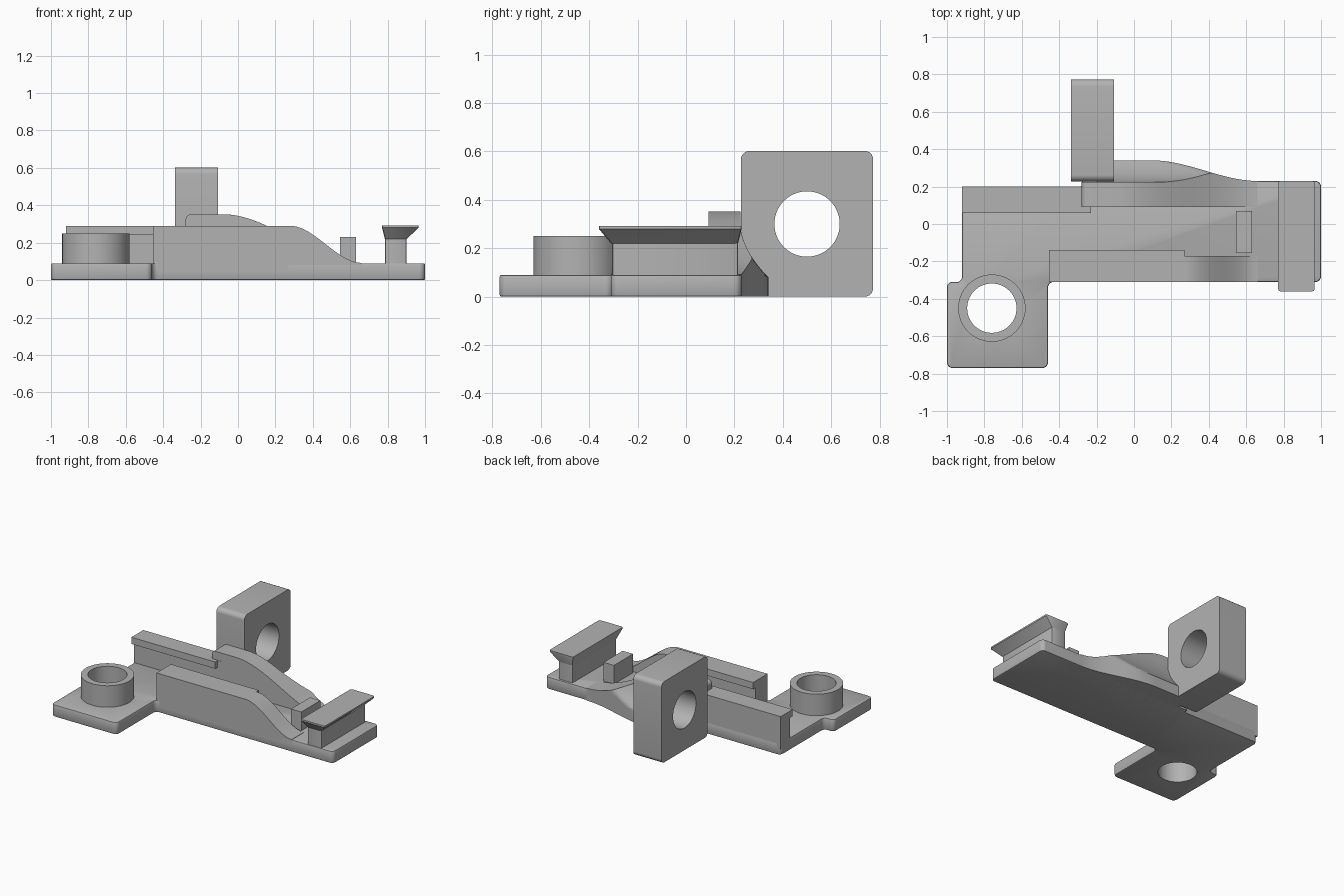
import bpy, bmesh, math
from mathutils import Vector

cube = bpy.data.objects.get("Cube")
if cube:
    bpy.data.objects.remove(cube, do_unlink=True)

grey = bpy.data.materials.new("plain grey")
grey.use_nodes = True
grey.diffuse_color = (0.45, 0.45, 0.45, 1)
grey.node_tree.nodes["Principled BSDF"].inputs["Base Color"].default_value = (0.45, 0.45, 0.45, 1)


def ease(v, start, end, a, b):
    """Smooth change from a to b while v goes from start to end."""
    t = min(max((v - start) / (end - start), 0), 1)
    return a + (b - a) * t * t * (3 - 2 * t)


def rounded(points, radius, steps=5):
    """Round every corner of a closed outline."""
    out = []
    for i, p in enumerate(points):
        p = Vector(p)
        to_prev = Vector(points[i - 1]) - p
        to_next = Vector(points[(i + 1) % len(points)]) - p
        r = min(radius, to_prev.length / 3, to_next.length / 3)
        a, b = p + to_prev.normalized() * r, p + to_next.normalized() * r
        centre = a + b - p
        for k in range(steps + 1):
            d = a.lerp(b, k / steps) - centre
            out.append(tuple(centre + d.normalized() * r))
    return out


def loft(name, rings):
    """Closed solid through a row of matching rings."""
    bm = bmesh.new()
    loops = [[bm.verts.new(p) for p in ring] for ring in rings]
    n = len(loops[0])
    for a, b in zip(loops, loops[1:]):
        for i in range(n):
            j = (i + 1) % n
            bm.faces.new((a[i], a[j], b[j], b[i]))
    bm.faces.new(loops[0])
    bm.faces.new(loops[-1][::-1])
    bmesh.ops.recalc_face_normals(bm, faces=bm.faces)
    mesh = bpy.data.meshes.new(name)
    bm.to_mesh(mesh)
    bm.free()
    mesh.materials.append(grey)
    obj = bpy.data.objects.new(name, mesh)
    bpy.context.collection.objects.link(obj)
    return obj


def prism(name, outline, axis, low, high):
    """Extrude a 2D outline along the x, y or z axis."""
    place = {"x": lambda a, b, t: (t, a, b),
             "y": lambda a, b, t: (a, t, b),
             "z": lambda a, b, t: (a, b, t)}[axis]
    return loft(name, [[place(a, b, t) for a, b in outline] for t in (low, high)])


def rect(a0, a1, b0, b1):
    return [(a0, b0), (a1, b0), (a1, b1), (a0, b1)]


def circle(a, b, r, n=56):
    return [(a + r * math.cos(math.tau * i / n), b + r * math.sin(math.tau * i / n)) for i in range(n)]


def apply(obj, mod):
    bpy.context.view_layer.objects.active = obj
    bpy.ops.object.modifier_apply(modifier=mod.name)


def bevel(obj, width):
    mod = obj.modifiers.new("edge", "BEVEL")
    mod.width, mod.segments = width, 2
    mod.limit_method, mod.angle_limit = "ANGLE", math.radians(40)
    apply(obj, mod)


def cut(objects, cutter):
    for obj in objects:
        mod = obj.modifiers.new("hole", "BOOLEAN")
        mod.operation, mod.solver, mod.object = "DIFFERENCE", "EXACT", cutter
        apply(obj, mod)
    bpy.data.objects.remove(cutter, do_unlink=True)


# Base plate with the offset mounting tab
base = prism("base_plate", rounded([
    (-1, -0.77), (-0.46, -0.77), (-0.46, -0.31), (1, -0.31), (1, 0.23),
    (-0.28, 0.23), (-0.28, 0.2), (-0.92, 0.2), (-0.92, -0.31), (-1, -0.31)], 0.03), "z", 0, 0.09)
bevel(base, 0.008)

# Round boss with a through hole
boss = prism("boss", circle(-0.76, -0.45, 0.18), "z", 0.05, 0.25)
cut([base, boss], prism("boss_cutter", circle(-0.76, -0.45, 0.132), "z", -0.1, 0.4))

# Front wall sloping down to the plate, with an inner lip
xs = [0.28 + 0.38 * i / 20 for i in range(21)]
prism("front_wall", [(0.66, 0.05), (-0.455, 0.05), (-0.455, 0.29)]
      + [(x, ease(x, 0.28, 0.66, 0.29, 0.092)) for x in xs], "y", -0.31, -0.17)
prism("front_lip", rect(-0.455, 0.27, 0.24, 0.29), "y", -0.18, -0.14)

# Back wall with its inner lip
prism("back_wall", rect(-0.92, -0.2, 0.05, 0.29), "y", 0.09, 0.2)
prism("back_lip", rect(-0.92, -0.23, 0.24, 0.29), "y", 0.06, 0.1)


# Raised curved rail
def rail_top(x):
    return ease(x, -0.08, 0.66, 0.352, 0.092)


rail_xs = [-0.08 + 0.74 * i / 28 for i in range(29)]
corner = [(-0.25 - 0.03 * math.cos(a), 0.322 + 0.03 * math.sin(a))
          for a in (math.pi / 2 * i / 5 for i in range(6))]
prism("rail", [(0.66, 0.05), (-0.28, 0.05)] + corner
      + [(x, rail_top(x)) for x in rail_xs], "y", 0.092, 0.225)

# Hollow-curved flank joining the rail to the upright block
def flank_y(x, z):
    hollow = 0.222 + 0.118 * (max(0.32 - z, 0) / 0.24) ** 2
    return min(hollow, ease(x, 0.1, 0.66, 0.34, 0.23))


rings = []
for i in range(37):
    x = -0.2 + 0.86 * i / 36
    top = rail_top(x)
    zs = [0] + [0.08 + (top - 0.08) * j / 12 for j in range(13)]
    rings.append([(x, 0.15, top), (x, 0.15, 0)] + [(x, flank_y(x, z), z) for z in zs])
loft("rail_flank", rings)

# Upright block with a cross hole
block = prism("upright_block", rounded(rect(0.227, 0.773, 0, 0.602), 0.035), "x", -0.338, -0.107)
cut([block], prism("block_cutter", circle(0.5, 0.3, 0.135), "x", -0.6, 0.2))

# Small stop block
prism("stop_block", rect(0.545, 0.63, -0.155, 0.07), "z", 0.05, 0.23)

# Crossbar: stem and flared head
prism("crossbar_stem", rounded(rect(0.785, 0.902, -0.305, 0.215), 0.01, 2), "z", 0.05, 0.225)


def level(shape, z):
    return [(x, y, z) for x, y in shape]


head_top = rounded(rect(0.77, 0.966, -0.36, 0.23), 0.012, 2)
head_low = rounded(rect(0.785, 0.902, -0.31, 0.215), 0.012, 2)
loft("crossbar_head", [level(head_low, 0.22), level(head_top, 0.28), level(head_top, 0.292)])

# Smooth the curved surfaces, keep edges crisp
bpy.ops.object.select_all(action="DESELECT")
for obj in bpy.context.collection.objects:
    if obj.type == "MESH":
        obj.select_set(True)
        bpy.context.view_layer.objects.active = obj
bpy.ops.object.shade_smooth_by_angle(angle=math.radians(30))
